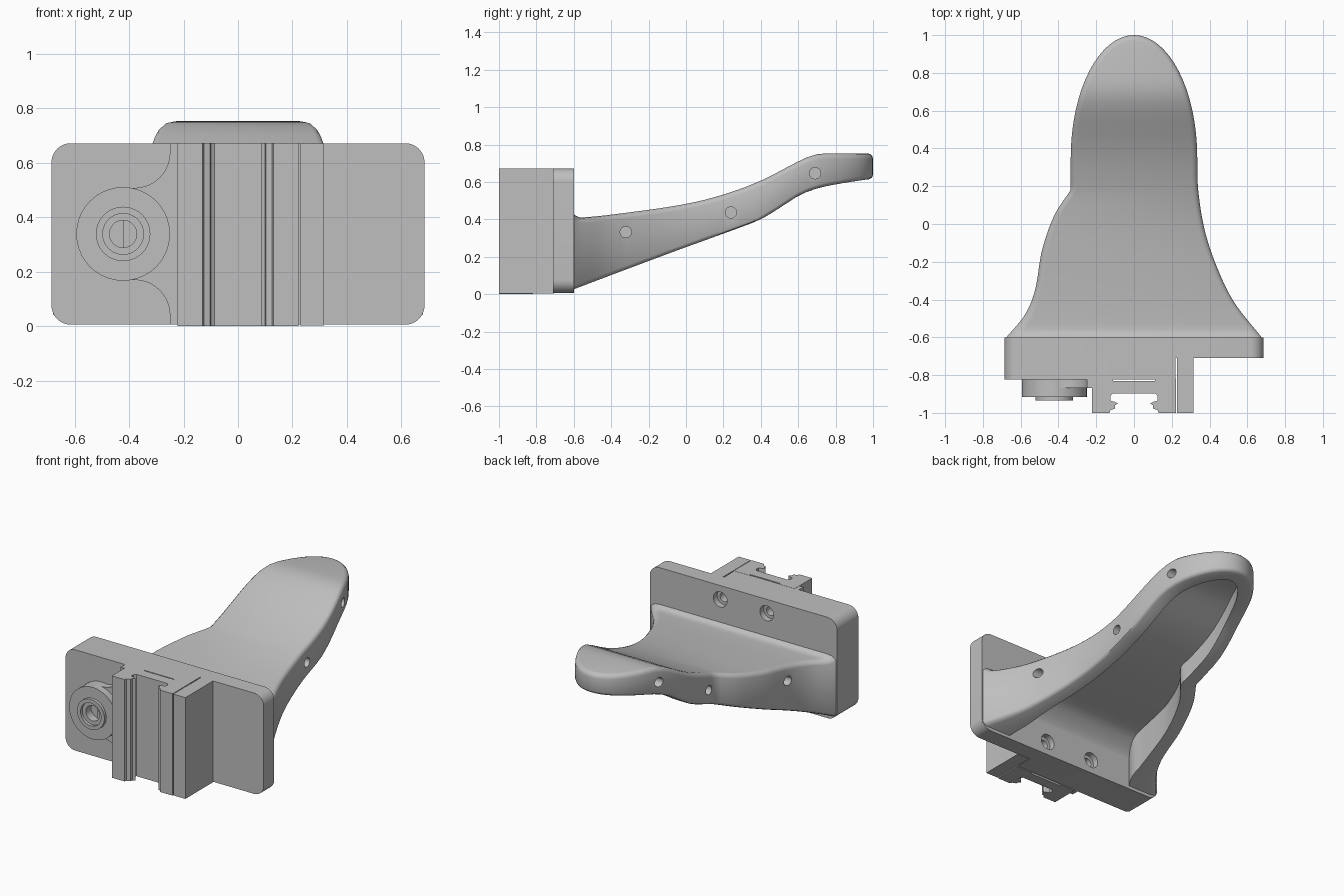
import bpy, bmesh, math

if "Cube" in bpy.data.objects:
    bpy.data.objects.remove(bpy.data.objects["Cube"])

grey = bpy.data.materials.new("plain_grey")
grey.use_nodes = True
grey.diffuse_color = (0.52, 0.52, 0.52, 1)
for node in grey.node_tree.nodes:
    if node.type == 'BSDF_PRINCIPLED':
        node.inputs["Base Color"].default_value = (0.52, 0.52, 0.52, 1)


def finish(name, bm):
    bmesh.ops.recalc_face_normals(bm, faces=bm.faces[:])
    mesh = bpy.data.meshes.new(name)
    bm.to_mesh(mesh)
    bm.free()
    mesh.materials.append(grey)
    ob = bpy.data.objects.new(name, mesh)
    bpy.context.collection.objects.link(ob)
    return ob


def smooth(ob, degrees=42):
    bpy.ops.object.select_all(action='DESELECT')
    ob.select_set(True)
    bpy.context.view_layer.objects.active = ob
    bpy.ops.object.shade_smooth_by_angle(angle=math.radians(degrees))


def prism(name, pts, axis, a, b):
    """Extrude a 2D profile along an axis from a to b."""
    place = {'x': lambda u, v, t: (t, u, v),
             'y': lambda u, v, t: (u, t, v),
             'z': lambda u, v, t: (u, v, t)}[axis]
    bm = bmesh.new()
    ends = [[bm.verts.new(place(u, v, t)) for u, v in pts] for t in (a, b)]
    bm.faces.new(ends[0])
    bm.faces.new(ends[1][::-1])
    n = len(pts)
    for i in range(n):
        j = (i + 1) % n
        bm.faces.new((ends[0][i], ends[0][j], ends[1][j], ends[1][i]))
    return finish(name, bm)


def arc(cx, cy, r, start, end, steps=10):
    angles = [math.radians(start + (end - start) * k / steps) for k in range(steps + 1)]
    return [(cx + r * math.cos(t), cy + r * math.sin(t)) for t in angles]


def circle(cx, cy, r):
    return arc(cx, cy, r, 0, 360, 40)[:-1]


def cut(ob, cutters):
    for c in cutters:
        c.hide_render = True
        mod = ob.modifiers.new("hole", 'BOOLEAN')
        mod.operation = 'DIFFERENCE'
        mod.solver = 'EXACT'
        mod.object = c
        bpy.ops.object.select_all(action='DESELECT')
        bpy.context.view_layer.objects.active = ob
        ob.select_set(True)
        bpy.ops.object.modifier_apply(modifier=mod.name)
        bpy.data.objects.remove(c)


def curve(points):
    """Smooth function through control points."""
    n = len(points)

    def slope(i):
        a, b = points[max(i - 1, 0)], points[min(i + 1, n - 1)]
        return (b[1] - a[1]) / (b[0] - a[0])

    def value(t):
        t = min(max(t, points[0][0]), points[-1][0])
        i = max(k for k in range(n - 1) if points[k][0] <= t)
        (t0, p0), (t1, p1) = points[i], points[i + 1]
        h = t1 - t0
        s = (t - t0) / h
        return ((2*s**3 - 3*s**2 + 1) * p0 + (s**3 - 2*s**2 + s) * h * slope(i)
                + (3*s**2 - 2*s**3) * p1 + (s**3 - s**2) * h * slope(i + 1))
    return value


# Arm: hollow tongue lofted from a plan outline and a side profile
BASE, KINK, OVAL, HALF = -0.605, 0.18, 0.35, 0.335
WALL, SKIN, FILLET = 0.095, 0.085, 0.17
top = curve([(BASE, .435), (-.59, .42), (-.56, .41), (-.3, .438), (0, .483), (.2, .533),
             (.4, .607), (.6, .71), (.66, .737), (.71, .75), (.76, .753), (.85, .753), (1.0, .753)])
bottom = curve([(BASE, .025), (-.1, .215), (.3, .361), (.4, .401), (.5, .461), (.6, .526),
                (.7, .566), (.85, .596), (1.0, .618)])
left_side = curve([(BASE, .68), (-.42, .534), (-.24, .444), (-.04, .376), (.18, .34), (OVAL, HALF)])
right_flare = curve([(BASE, .68), (-.48, .577), (-.35, .524), (-.14, .487), (.05, .42), (KINK, HALF)])


def right_side(y):
    return right_flare(y) if y < KINK else HALF


def roof(y):
    """Cavity ceiling, rounded down into the plate."""
    d = max(FILLET - (y - BASE), 0)
    return top(y) - SKIN - FILLET + math.sqrt(max(FILLET**2 - d**2, 0))


ys = [BASE, -.6, -.59, -.575] + [-.56 + .74 * k / 24 for k in range(25)]
ys += [KINK + (OVAL - KINK) * k / 5 for k in range(1, 5)]


def outline(inset):
    """Plan outline from the right base round the tip to the left base."""
    def side(f, sign):
        pts = []
        for y in ys:
            low = max(y - .01, BASE)
            dx = (f(y + .01) - f(low)) / (y + .01 - low)
            # the wall thickens towards the plate
            grow = 1 + .7 * max((-.25 - y) / .35, 0)**2
            pts.append((sign * (f(y) - inset * grow * math.hypot(1, dx)), y))
        return pts
    oval = []
    length = 1 - OVAL
    for k in range(33):
        t = math.pi * (1 - k / 32)
        c, s = math.cos(t), math.sin(t)
        nx, ny = c / HALF, s / length
        m = math.hypot(nx, ny)
        oval.append((HALF * c - inset * nx / m, OVAL + length * s - inset * ny / m))
    return side(right_side, -1) + oval + side(left_side, 1)[::-1]


layers = [(.03, top, 0), (.015, top, -.004), (.004, top, -.015), (0, top, -.03),
          (0, bottom, .02), (.006, bottom, .006), (.02, bottom, 0),
          (WALL, bottom, 0), (WALL, roof, 0)]
bm = bmesh.new()
rings = [[bm.verts.new((x, y, f(y) + dz)) for x, y in outline(d)] for d, f, dz in layers]
count = len(rings[0])
for a, b in zip(rings, rings[1:]):
    for i in range(count - 1):
        bm.faces.new((a[i], a[i + 1], b[i + 1], b[i]))
for ring in (rings[0], rings[-1]):
    mid = count // 2
    for i in range(mid - 1):
        bm.faces.new((ring[i], ring[i + 1], ring[-2 - i], ring[-1 - i]))
    bm.faces.new((ring[mid - 1], ring[mid], ring[mid + 1]))
bm.faces.new([r[0] for r in rings] + [r[-1] for r in rings[::-1]])
arm = finish("arm", bm)

# Blind pin holes in both side walls
for y, z in ((-.322, .332), (.24, .437), (.69, .647)):
    oval_scale = math.sqrt(1 - (max(y - OVAL, 0) / (1 - OVAL))**2)
    for f, sign in ((left_side, 1), (right_side, -1)):
        floor = sign * (f(y) * oval_scale - .055)
        cut(arm, [prism("pin_cutter", circle(y, z, .03), 'x', floor, floor + sign * .3)])
smooth(arm)

# Back plate with rounded corners and four counterbored screw holes
X, Z0, Z1, R = 0.685, 0.006, 0.672, 0.07
left_corners = arc(-X + R, Z1 - R, R, 90, 180) + arc(-X + R, Z0 + R, R, 180, 270)
right_corners = arc(X - R, Z0 + R, R, 270, 360) + arc(X - R, Z1 - R, R, 0, 90)
plate = prism("back_plate", left_corners + right_corners, 'y', -.71, -.6)
for x in (-.17, .17):
    for z in (.095, .58):
        cut(plate, [prism("bore_cutter", circle(x, z, .05), 'y', -.64, -.5),
                    prism("screw_cutter", circle(x, z, .03), 'y', -.7, -.6)])
smooth(plate)

# Thicker half of the plate
smooth(prism("plate_pad", left_corners + [(.22, Z0), (.22, Z1)], 'y', -.822, -.705))

# Raised web joining the boss to the rail
lower = [(-.22, Z0), (-.25, Z0)] + arc(-.38, .04, .13, 0, 90) + [(-.42, .17)]
upper = [(x, .678 - z) for x, z in lower[::-1]]
smooth(prism("boss_web", lower + upper, 'y', -.868, -.815))

# Round boss with a stepped bore
profile = [(.172, -.81), (.172, -.915), (.10, -.915), (.10, -.935), (.075, -.935),
           (.075, -.915), (.05, -.915), (.05, -.86)]
bm = bmesh.new()
rings = [[bm.verts.new((u, y, v)) for u, v in circle(-.422, .339, r)] for r, y in profile]
for a, b in zip(rings, rings[1:]):
    for i in range(len(a)):
        j = (i + 1) % len(a)
        bm.faces.new((a[i], a[j], b[j], b[i]))
bm.faces.new(rings[0])
bm.faces.new(rings[-1])
smooth(finish("boss", bm))

# Slotted rail with lips, and the side wall next to it
half = [(.11, -.83), (.11, -.818), (.222, -.818), (.222, -1), (.13, -1), (.125, -.985),
        (.102, -.978), (.1, -.96), (.085, -.95), (.1, -.942), (.125, -.935), (.125, -.91),
        (.112, -.898)]
prism("slotted_rail", half + [(-x, y) for x, y in half[::-1]], 'z', 0, .673)
prism("side_wall", [(.227, -.705), (.315, -.705), (.315, -1), (.227, -1)], 'z', .003, .672)
